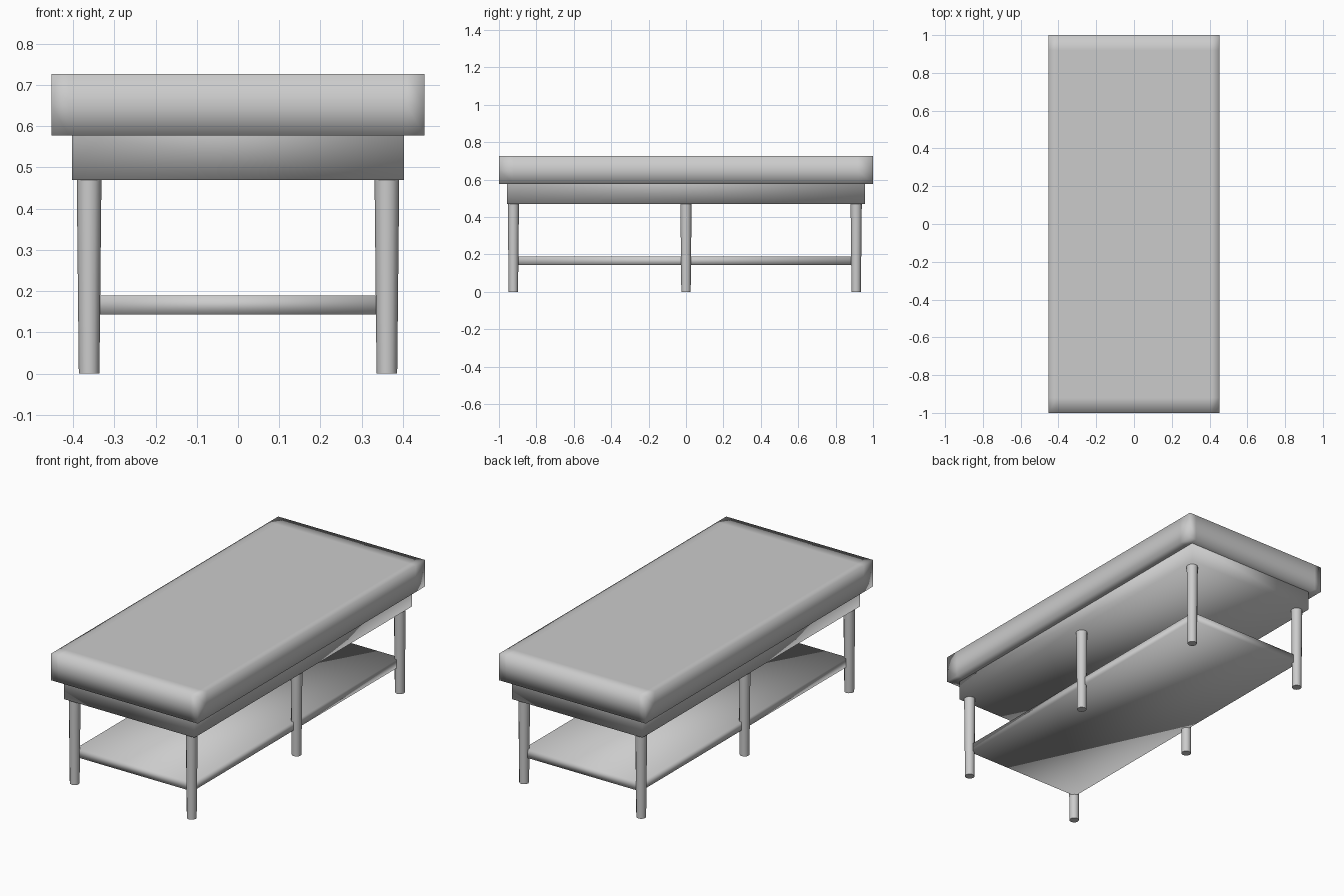
import bpy, bmesh

# Remove the default cube
cube = bpy.data.objects.get("Cube")
if cube:
    bpy.data.objects.remove(cube, do_unlink=True)

# Single plain grey finish
grey = bpy.data.materials.new("light_grey")
grey.use_nodes = True
colour = (0.6, 0.6, 0.6, 1)
grey.diffuse_color = colour
grey.node_tree.nodes["Principled BSDF"].inputs["Base Color"].default_value = colour


def finish(bm, name, location=(0, 0, 0)):
    for face in bm.faces:
        face.smooth = True
    mesh = bpy.data.meshes.new(name)
    bm.to_mesh(mesh)
    bm.free()
    mesh.materials.append(grey)
    obj = bpy.data.objects.new(name, mesh)
    obj.location = location
    bpy.context.collection.objects.link(obj)
    return obj


def box(half_x, half_y, bottom, top):
    bm = bmesh.new()
    bmesh.ops.create_cube(bm, size=2)
    for v in bm.verts:
        v.co.x *= half_x
        v.co.y *= half_y
        v.co.z = top if v.co.z > 0 else bottom
    return bm


def cut_loop(bm, point, normal):
    geom = bm.verts[:] + bm.edges[:] + bm.faces[:]
    bmesh.ops.bisect_plane(bm, geom=geom, plane_co=point, plane_no=normal)


# Padded top: square outline, support loops soften the shading near its edges
bm = box(0.452, 1, 0.578, 0.727)
for side in (-1, 1):
    cut_loop(bm, (side * 0.41, 0, 0), (1, 0, 0))
    cut_loop(bm, (0, side * 0.92, 0), (0, 1, 0))
cut_loop(bm, (0, 0, 0.65), (0, 0, 1))
finish(bm, "padded_top")

# Apron: open where it meets the padding
bm = box(0.402, 0.958, 0.47, 0.578)
lid = [f for f in bm.faces if f.normal.z > 0.5]
bmesh.ops.delete(bm, geom=lid, context="FACES_ONLY")
finish(bm, "apron")

# Lower shelf, its edges running into the legs
finish(box(0.36, 0.915, 0.143, 0.19), "lower_shelf")

# Six tapered round legs
for y, place in ((-0.923, "front"), (0, "middle"), (0.91, "back")):
    for x, side in ((-0.361, "right"), (0.361, "left")):
        bm = bmesh.new()
        bmesh.ops.create_cone(bm, cap_ends=True, segments=12,
                              radius1=0.025, radius2=0.03, depth=0.475)
        leg = finish(bm, f"{place}_{side}_leg", (x, y, 0.2375))
        for polygon in leg.data.polygons:
            polygon.use_smooth = abs(polygon.normal.z) < 0.5
